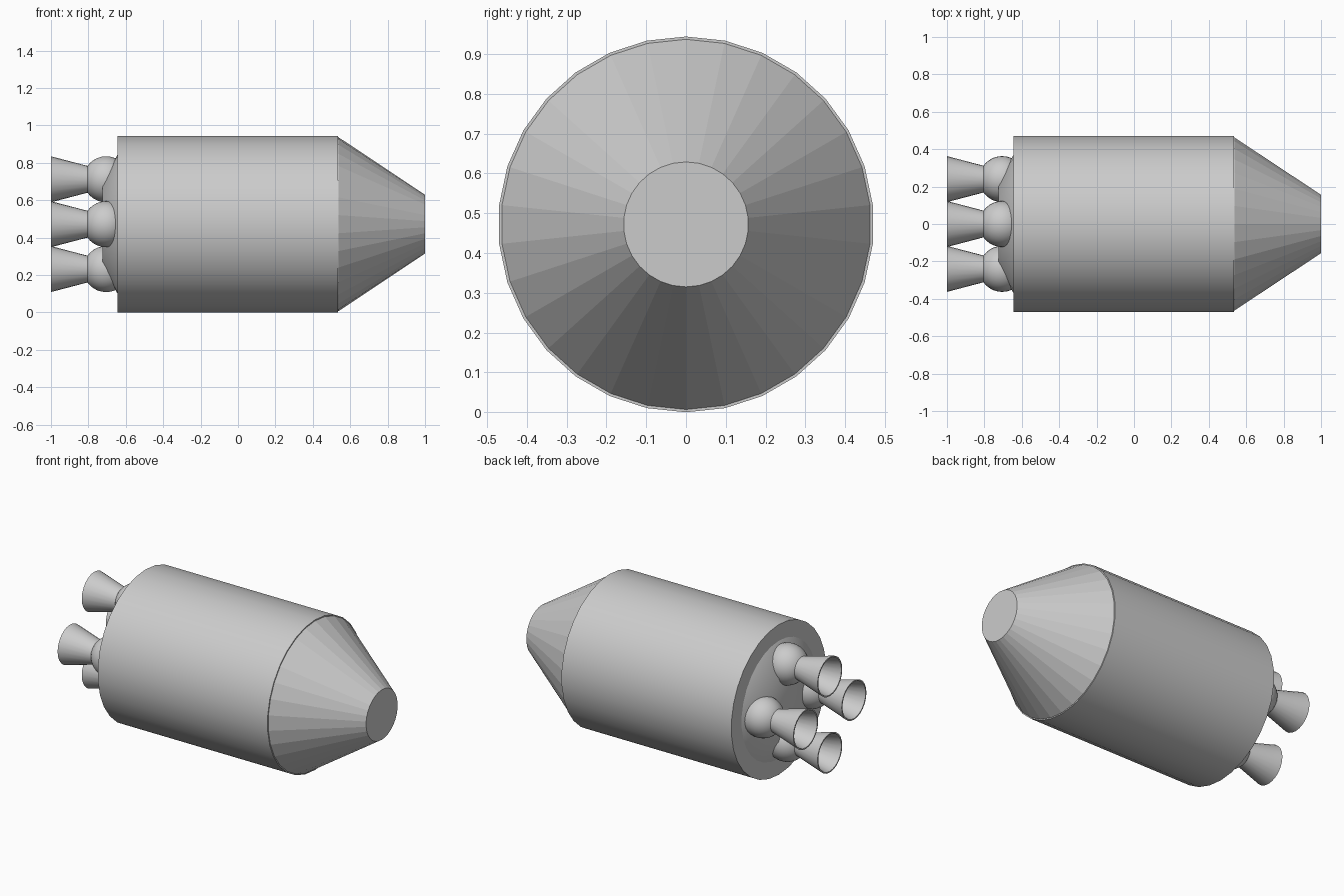
import bpy, bmesh, math

if "Cube" in bpy.data.objects:
    bpy.data.objects.remove(bpy.data.objects["Cube"])

AXIS_Z = 0.472   # height of the long axis

hull_grey = bpy.data.materials.new("hull_grey")
hull_grey.diffuse_color = (0.6, 0.6, 0.6, 1)
hull_grey.use_nodes = True
hull_grey.node_tree.nodes["Principled BSDF"].inputs["Base Color"].default_value = hull_grey.diffuse_color


def lathe(name, profile, sides, y=0.0, z=AXIS_Z, smooth=True, closed=False):
    """Revolve (x, radius) points around the x direction; open profiles get end caps."""
    bm = bmesh.new()
    rings = []
    for x, r in profile:
        angles = [2 * math.pi * i / sides for i in range(sides)]
        rings.append([bm.verts.new((x, y + r * math.sin(a), z + r * math.cos(a))) for a in angles])
    pairs = list(zip(rings, rings[1:]))
    if closed:
        pairs.append((rings[-1], rings[0]))
    else:
        bm.faces.new(rings[0])
        bm.faces.new(rings[-1])
    for a, b in pairs:
        for i in range(sides):
            j = (i + 1) % sides
            bm.faces.new((a[i], a[j], b[j], b[i]))
    bmesh.ops.recalc_face_normals(bm, faces=bm.faces)
    return finish(name, bm, smooth)


def finish(name, bm, smooth):
    mesh = bpy.data.meshes.new(name)
    bm.to_mesh(mesh)
    bm.free()
    mesh.materials.append(hull_grey)
    obj = bpy.data.objects.new(name, mesh)
    bpy.context.collection.objects.link(obj)
    if smooth:
        bpy.ops.object.select_all(action='DESELECT')
        obj.select_set(True)
        bpy.context.view_layer.objects.active = obj
        bpy.ops.object.shade_smooth_by_angle(angle=math.radians(35))
    return obj


# Main tank, tapered nose and raised engine mount
lathe("tank", [(-0.645, 0.472), (0.535, 0.472)], 30)
lathe("nose_cone", [(0.53, 0.465), (0.537, 0.465), (1.0, 0.157)], 30, smooth=False)
lathe("engine_mount", [(-0.725, 0.23), (-0.645, 0.37), (-0.64, 0.37)], 30)

# Four engines: round chamber with an open flared nozzle
for k, side in enumerate(("top", "right", "bottom", "left")):
    y = 0.24 * math.sin(k * math.pi / 2)
    z = AXIS_Z + 0.24 * math.cos(k * math.pi / 2)
    bm = bmesh.new()
    bmesh.ops.create_uvsphere(bm, u_segments=32, v_segments=16, radius=0.123)
    bmesh.ops.translate(bm, verts=bm.verts, vec=(-0.705, y, z))
    finish("chamber_" + side, bm, True)
    lathe("nozzle_" + side,
          [(-0.79, 0.07), (-0.81, 0.073), (-1.0, 0.123), (-1.0, 0.115), (-0.81, 0.066), (-0.79, 0.063)],
          24, y, z, closed=True)
